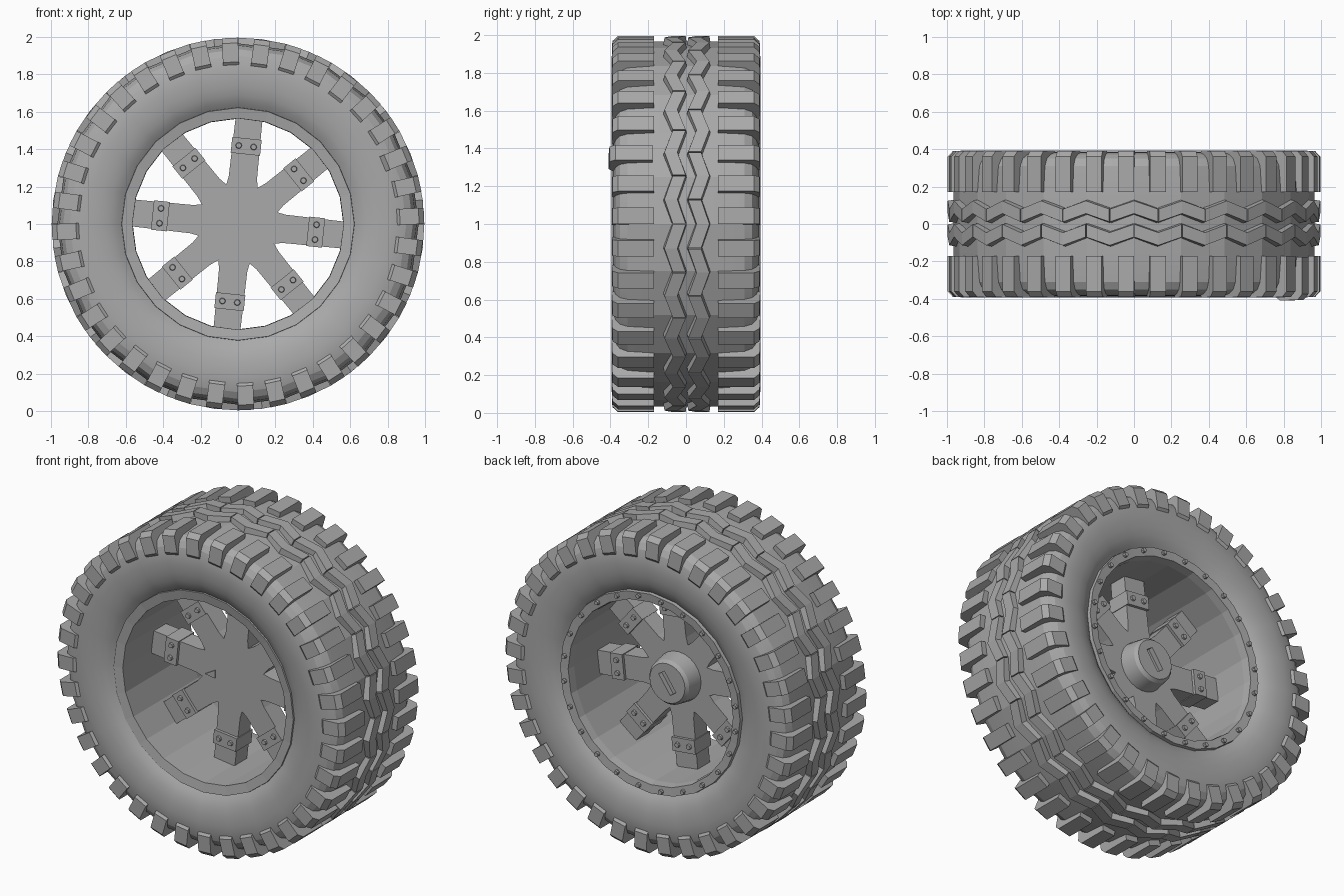
import bpy, bmesh
from math import sin, cos, pi, radians

if "Cube" in bpy.data.objects:
    bpy.data.objects.remove(bpy.data.objects["Cube"])

grey = bpy.data.materials.new("mid_grey")
grey.use_nodes = True
COLOUR = (0.4, 0.4, 0.4, 1)
grey.diffuse_color = COLOUR
grey.node_tree.nodes["Principled BSDF"].inputs["Base Color"].default_value = COLOUR


def place(r, t, y, a):
    """Radial distance, tangential offset and axial depth at angle a."""
    return (r * cos(a) - t * sin(a), y, 1 + r * sin(a) + t * cos(a))


def finish(name, bm, smooth=None):
    bmesh.ops.recalc_face_normals(bm, faces=bm.faces)
    mesh = bpy.data.meshes.new(name)
    bm.to_mesh(mesh)
    bm.free()
    mesh.materials.append(grey)
    ob = bpy.data.objects.new(name, mesh)
    bpy.context.collection.objects.link(ob)
    if smooth:
        bpy.ops.object.select_all(action="DESELECT")
        ob.select_set(True)
        bpy.context.view_layer.objects.active = ob
        bpy.ops.object.shade_smooth_by_angle(angle=radians(smooth))
    return ob


def loft(bm, loops, caps=True):
    """Skin a run of equal-length point loops."""
    rows = [[bm.verts.new(p) for p in loop] for loop in loops]
    n = len(rows[0])
    for r0, r1 in zip(rows, rows[1:] if caps else rows[1:] + rows[:1]):
        for i in range(n):
            bm.faces.new((r0[i], r0[(i + 1) % n], r1[(i + 1) % n], r1[i]))
    if caps:
        bm.faces.new(rows[0])
        bm.faces.new(rows[-1])


def lathe(name, profile, steps, smooth=None):
    """Spin a closed (radius, depth) profile around the axle."""
    bm = bmesh.new()
    loft(bm, [[place(r, 0, y, 2 * pi * k / steps + pi / 2) for r, y in profile]
              for k in range(steps)], caps=False)
    return finish(name, bm, smooth)


def block(bm, r0, r1, half, y0, y1, a):
    loft(bm, [[place(r, t, y, a) for r, t in
               ((r0, -half), (r1, -half), (r1, half), (r0, half))] for y in (y0, y1)])


def stud(bm, r, t, y0, y1, a, size):
    """Small bolt head pointing along the axle."""
    loft(bm, [[place(r + s * cos(k * pi / 4), t + s * sin(k * pi / 4), y, a)
               for k in range(8)] for y, s in ((y0, size), (y1, size * 0.8))])


# Tyre carcass with a faceted tread and a soft sidewall
half = [(0.62, 0.33), (0.65, 0.352), (0.69, 0.37), (0.74, 0.381), (0.80, 0.386),
        (0.86, 0.382), (0.90, 0.371), (0.935, 0.35), (0.955, 0.31), (0.966, 0.18)]
lathe("tyre", half + [(r, -y) for r, y in reversed(half)], 24, 14)

# Shoulder lugs on both sides, one of them slightly bent outward
lug = [(0.92, 0.17), (1.0, 0.17), (1.0, 0.36), (0.972, 0.39),
       (0.87, 0.394), (0.845, 0.375), (0.88, 0.33)]
facet = 2 * pi / 24
bm = bmesh.new()
for side in (-1, 1):
    for k in range(36):
        a = radians(2.5 + 10 * k)
        flat = cos(facet / 2) / cos(a % facet - facet / 2)
        grow = 1.04 if side < 0 and k == 2 else 1
        loft(bm, [[place(r * flat, t, y * side * grow, a) for r, y in lug]
                  for t in (-0.043, 0.043)])
finish("shoulder_lugs", bm)

# Two zigzag rows of centre tread
bm = bmesh.new()
for centre, shift in ((0.068, 0), (-0.058, 0.5)):
    for k in range(24):
        loops = []
        for s in (-0.49, 0, 0.49):
            a = facet * (k + s + shift)
            y = centre + (0.022 if (s == 0) == (shift == 0) else -0.022)
            loops.append([place(r, 0, y + w, a) for r, w in
                          ((0.94, -0.043), (0.996, -0.034), (0.996, 0.034), (0.94, 0.043))])
        loft(bm, loops)
finish("centre_tread", bm)

# Rim barrel with front ring and rear flange
lathe("rim", [(0.625, -0.32), (0.622, -0.342), (0.565, -0.332),
              (0.563, 0.30), (0.57, 0.35), (0.622, 0.355), (0.625, 0.33),
              (0.60, 0.28), (0.60, -0.28)], 24)

# Bolts on the rear flange
bm = bmesh.new()
for k in range(24):
    stud(bm, 0.597, 0, 0.345, 0.37, facet * (k + 0.5), 0.016)
finish("flange_bolts", bm)

# Star of eight straight spokes with softened inner corners
spokes = [radians(84 + 45 * k) for k in range(8)]
star = [(r, t, a + da) for a in spokes for r, t, da in
        ((0.562, -0.072, 0), (0.562, 0.072, 0), (0.25, 0.076, 0),
         (0.22, 0, pi / 8), (0.25, -0.076, pi / 4))]
bm = bmesh.new()
loft(bm, [[place(r, t, y, a) for r, t, a in star] for y in (-0.05, 0.07)])
finish("spoke_star", bm)

# Clamps and their bolts
clamps, bolts = bmesh.new(), bmesh.new()
for a in spokes:
    block(clamps, 0.375, 0.46, 0.079, -0.068, 0.088, a)
    for t in (-0.04, 0.04):
        stud(bolts, 0.418, t, 0.085, 0.1, a, 0.018)
        stud(bolts, 0.418, t, -0.065, -0.08, a, 0.018)
finish("spoke_clamps", clamps)
finish("clamp_bolts", bolts)

# Small triangular chip on the front of the hub
bm = bmesh.new()
loft(bm, [[(-0.19, y, 0.96), (-0.12, y, 0.95), (-0.12, y, 1.0)] for y in (-0.058, -0.045)])
finish("hub_chip", bm)

# Tapered rear hub cap with a slot
bm = bmesh.new()
loft(bm, [[place(r, 0, y, facet * k) for k in range(24)]
          for y, r in ((0.06, 0.155), (0.165, 0.138), (0.185, 0.122))])
cap = finish("hub_cap", bm, 25)
bm = bmesh.new()
block(bm, -0.07, 0.07, 0.024, 0.155, 0.25, radians(55))
cutter = finish("slot_cutter", bm)
cutter.hide_render = True
cutter.display_type = "WIRE"
cut = cap.modifiers.new("slot", "BOOLEAN")
cut.operation = "DIFFERENCE"
cut.object = cutter
cut.solver = "EXACT"
